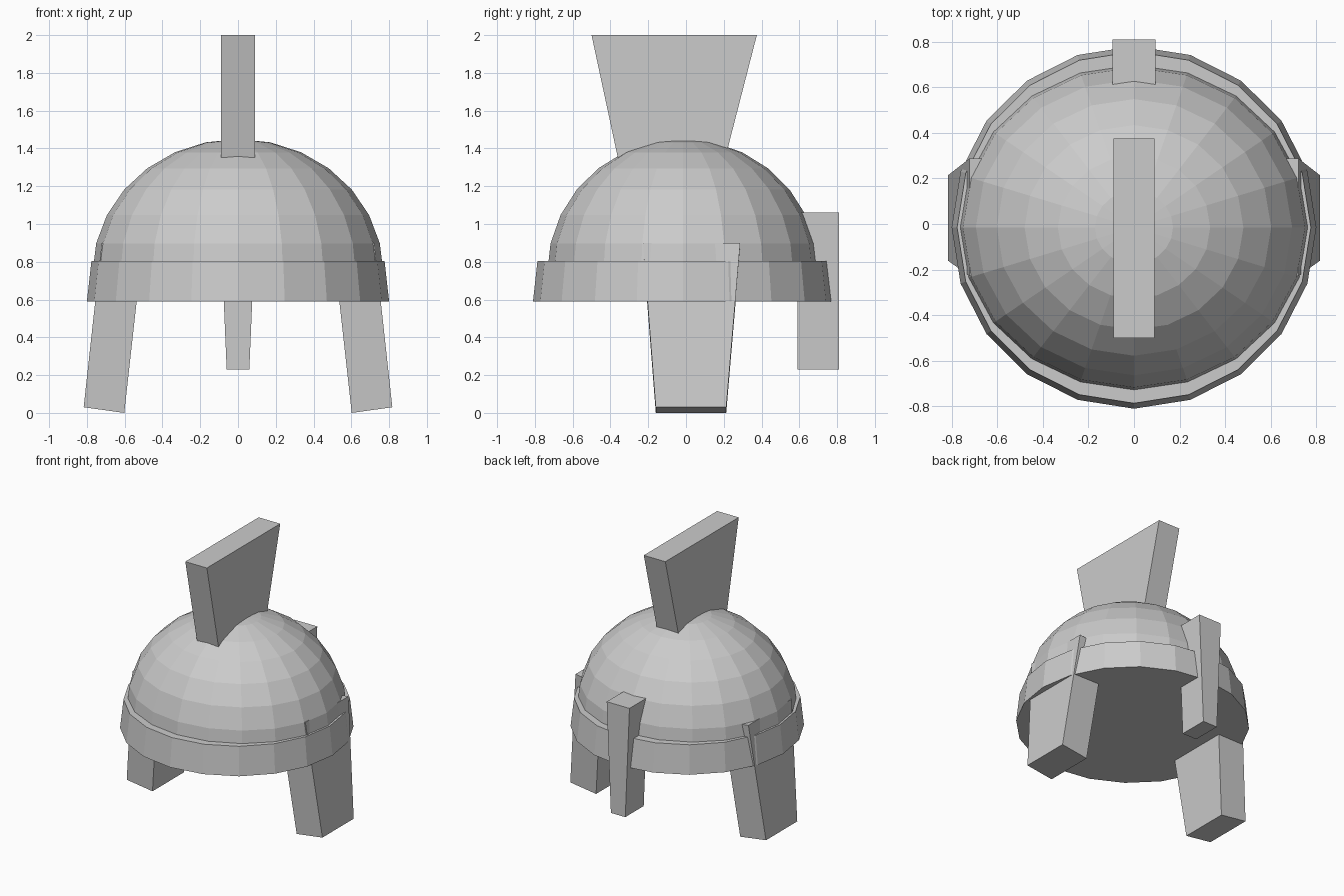
import bpy, bmesh
from mathutils import Matrix

if "Cube" in bpy.data.objects:
    bpy.data.objects.remove(bpy.data.objects["Cube"])

CY = -0.015   # centre of the bowl in y
SIDES = 20


def finish(name, bm):
    bmesh.ops.recalc_face_normals(bm, faces=bm.faces[:])
    me = bpy.data.meshes.new(name)
    bm.to_mesh(me)
    bm.free()
    ob = bpy.data.objects.new(name, me)
    bpy.context.collection.objects.link(ob)
    return ob


def loft(name, bottom, top):
    """Closed block between two four-cornered ends."""
    bm = bmesh.new()
    a = [bm.verts.new(p) for p in bottom]
    b = [bm.verts.new(p) for p in top]
    bm.faces.new(a)
    bm.faces.new(b)
    for i in range(4):
        j = (i + 1) % 4
        bm.faces.new((a[i], a[j], b[j], b[i]))
    return finish(name, bm)


def rect(x0, x1, y0, y1, z0, z1=None):
    """Four corners; z0 at the x0 side, z1 at the x1 side."""
    z1 = z0 if z1 is None else z1
    return [(x0, y0, z0), (x1, y0, z1), (x1, y1, z1), (x0, y1, z0)]


# Dome: upper half of a faceted sphere
bm = bmesh.new()
bmesh.ops.create_uvsphere(bm, u_segments=SIDES, v_segments=14, radius=1)
bmesh.ops.delete(bm, geom=[v for v in bm.verts if v.co.z < -0.01], context='VERTS')
bmesh.ops.transform(bm, verts=bm.verts[:],
                    matrix=Matrix.Translation((0, CY, 0.74)) @ Matrix.Diagonal((0.77, 0.72, 0.71, 1)))
finish("dome", bm)

# Brim band: flared ring with a closed underside
bm = bmesh.new()
bmesh.ops.create_cone(bm, cap_ends=True, segments=SIDES, radius1=0.8, radius2=0.776, depth=0.215)
bmesh.ops.transform(bm, verts=bm.verts[:],
                    matrix=Matrix.Translation((0, CY, 0.6975)) @ Matrix.Diagonal((1, 0.994, 1, 1)))
finish("brim_band", bm)

# Crest widening upwards
loft("crest", rect(-0.09, 0.09, -0.35, 0.195, 1.3), rect(-0.09, 0.09, -0.5, 0.375, 2.0))

# Nose guard on the +y side
loft("nose_guard", rect(-0.06, 0.06, 0.59, 0.81, 0.23), rect(-0.095, 0.095, 0.59, 0.81, 1.06))

# Cheek guards, mirrored
for side, s in (("right", 1), ("left", -1)):
    loft(side + "_cheek_guard",
         rect(s * 0.602, s * 0.817, -0.16, 0.213, 0.0, 0.03),
         rect(s * 0.505, s * 0.722, -0.228, 0.287, 0.873, 0.9))
